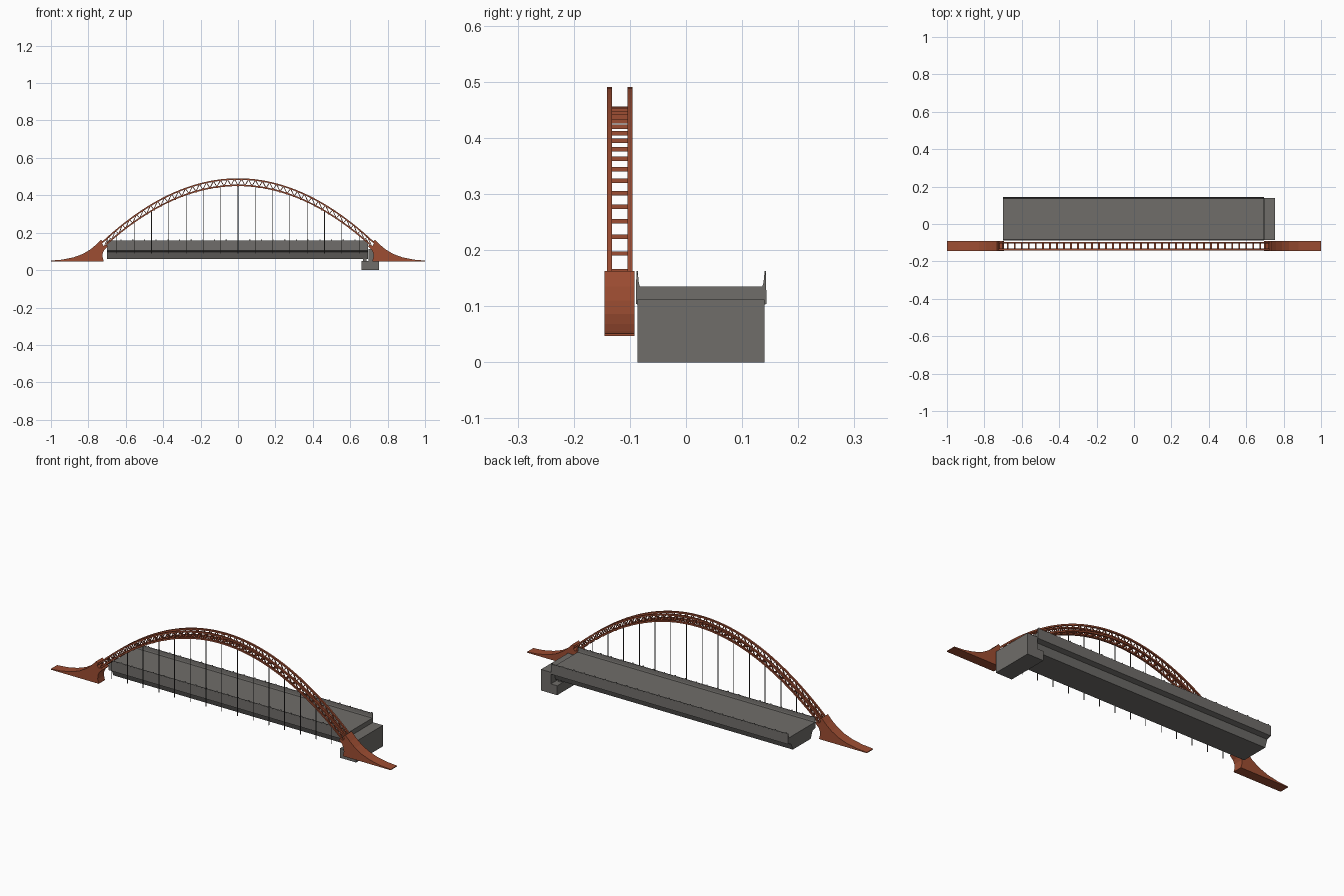
import bpy, bmesh
from mathutils import Vector

if "Cube" in bpy.data.objects:
    bpy.data.objects.remove(bpy.data.objects["Cube"])


def material(name, rgb):
    m = bpy.data.materials.new(name)
    m.diffuse_color = (*rgb, 1)
    m.use_nodes = True
    m.node_tree.nodes["Principled BSDF"].inputs["Base Color"].default_value = m.diffuse_color
    return m


CONCRETE = material("grey concrete", (0.16, 0.153, 0.143))
RUST = material("rust red steel", (0.34, 0.075, 0.032))
CABLE = material("dark cable", (0.07, 0.068, 0.065))


def finish(name, bm, mat):
    bmesh.ops.recalc_face_normals(bm, faces=bm.faces)
    me = bpy.data.meshes.new(name)
    bm.to_mesh(me)
    bm.free()
    me.materials.append(mat)
    ob = bpy.data.objects.new(name, me)
    bpy.context.collection.objects.link(ob)
    return ob


def sweep(bm, rings):
    """Skin a list of equal-length rings and cap both ends."""
    vs = [[bm.verts.new(p) for p in r] for r in rings]
    n = len(vs[0])
    for a, b in zip(vs, vs[1:]):
        for i in range(n):
            j = (i + 1) % n
            bm.faces.new((a[i], a[j], b[j], b[i]))
    bm.faces.new(vs[0])
    bm.faces.new(vs[-1][::-1])


def path_beam(bm, pts, w, h):
    """Rectangular beam along a path lying in an xz plane."""
    rings = []
    for i, p in enumerate(pts):
        t = (pts[min(i + 1, len(pts) - 1)] - pts[max(i - 1, 0)]).normalized()
        n, s = Vector((-t.z, 0, t.x)) * h / 2, Vector((0, w / 2, 0))
        rings.append([p + n + s, p + n - s, p - n - s, p - n + s])
    sweep(bm, rings)


def box(bm, x0, x1, y0, y1, z0, z1):
    sweep(bm, [[(x, y0, z0), (x, y1, z0), (x, y1, z1), (x, y0, z1)] for x in (x0, x1)])


# Arch geometry
RIBS = (-0.1365, -0.0995)
STEP = 0.0375


def upper(x, y):
    return Vector((x, y, 0.487 - 0.645 * x * x))


def lower(x, y):
    return Vector((x, y, 0.453 - 0.635 * x * x))


# Arch ribs: upper and lower chords
bm = bmesh.new()
for y in RIBS:
    path_beam(bm, [upper(-0.725 + 1.45 * i / 48, y) for i in range(49)], 0.009, 0.008)
    path_beam(bm, [lower(-0.705 + 1.41 * i / 48, y) for i in range(49)], 0.009, 0.008)
finish("arch_chords", bm, RUST)

# Zigzag lattice between the chords
bm = bmesh.new()
for y in RIBS:
    for i in range(-19, 19):
        a, top, b = i * STEP, (i + 0.5) * STEP, (i + 1) * STEP
        path_beam(bm, [lower(a, y), upper(top, y)], 0.004, 0.004)
        path_beam(bm, [upper(top, y), lower(b, y)], 0.004, 0.004)
finish("arch_lattice", bm, RUST)

# Cross bars joining the two ribs at the lower chord
bm = bmesh.new()
for i in range(-18, 19):
    x = i * STEP
    c = lower(x, 0).z
    box(bm, x - 0.005, x + 0.005, RIBS[0], RIBS[1], c - 0.005, c + 0.003)
finish("arch_cross_bars", bm, RUST)

# Hangers
bm = bmesh.new()
for i in range(-7, 8):
    x, y = i * 0.0925, RIBS[0]
    box(bm, x - 0.0014, x + 0.0014, y - 0.0014, y + 0.0014, 0.09, lower(x, y).z)
finish("hangers", bm, CABLE)

# Flared arch feet, mirrored left and right
FOOT = [(1.0, 0.047), (1.0, 0.051), (0.94, 0.056), (0.88, 0.068), (0.83, 0.086), (0.79, 0.11),
        (0.76, 0.135), (0.733, 0.163), (0.722, 0.152), (0.727, 0.14), (0.718, 0.13),
        (0.702, 0.136), (0.695, 0.127), (0.715, 0.108), (0.723, 0.09), (0.724, 0.07), (0.718, 0.047)]
for side, name in ((-1, "left_arch_foot"), (1, "right_arch_foot")):
    bm = bmesh.new()
    sweep(bm, [[(side * x, y, z) for x, z in FOOT] for y in (-0.145, -0.092)])
    finish(name, bm, RUST)

# Deck: one cross-section with parapets and box girder, symmetric about its middle
MID = 0.027
HALF = [(0.109, 0.135), (0.111, 0.141), (0.1125, 0.156), (0.1155, 0.156), (0.1165, 0.104),
        (0.09, 0.097), (0.075, 0.06)]
section = [(MID + y, z) for y, z in HALF] + [(MID - y, z) for y, z in reversed(HALF)]
bm = bmesh.new()
sweep(bm, [[(x, y, z) for y, z in section] for x in (-0.7, 0.695)])
finish("deck", bm, CONCRETE)

# Parapet rails and short posts
bm = bmesh.new()
for s in (-1, 1):
    y = MID + s * 0.114
    box(bm, -0.7, 0.695, y - 0.001, y + 0.001, 0.155, 0.159)
    for i in range(-11, 12):
        x = i * 0.0625
        box(bm, x - 0.003, x + 0.003, y - 0.0015, y + 0.0015, 0.155, 0.163)
finish("parapet_rails", bm, CONCRETE)

# Right-hand abutment: bearing seat with back wall
bm = bmesh.new()
seat = [(0.66, 0), (0.755, 0), (0.755, 0.112), (0.697, 0.112), (0.697, 0.05), (0.66, 0.05)]
sweep(bm, [[(x, y, z) for x, z in seat] for y in (-0.086, 0.14)])
finish("abutment", bm, CONCRETE)

# Bearings under the girder
bm = bmesh.new()
for i in range(-2, 3):
    y = MID + i * 0.03
    box(bm, 0.668, 0.688, y - 0.008, y + 0.008, 0.049, 0.061)
finish("bearings", bm, CONCRETE)
